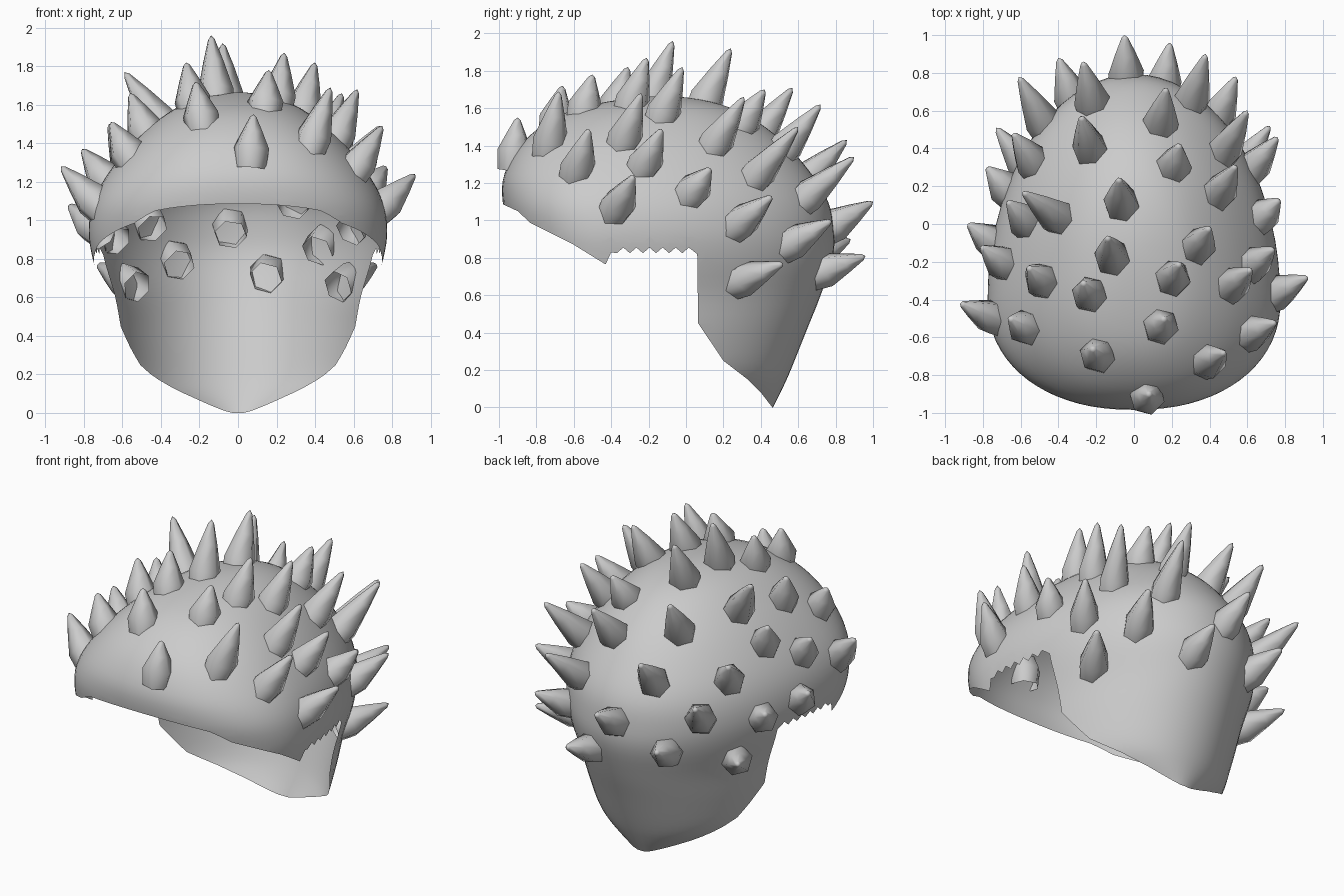
import bpy, bmesh, math
from mathutils import Vector
from mathutils.bvhtree import BVHTree

if "Cube" in bpy.data.objects:
    bpy.data.objects.remove(bpy.data.objects["Cube"])


def make_object(name, bm):
    for f in bm.faces:
        f.smooth = True
    mesh = bpy.data.meshes.new(name)
    bm.to_mesh(mesh)
    ob = bpy.data.objects.new(name, mesh)
    bpy.context.collection.objects.link(ob)
    return ob


# Cap cross-sections, top to bottom: z, front y, back y, widest y, half width
LEVELS = [
    (1.665, -.12, -.12, -.12, 0), (1.635, -.42, .13, -.15, .2),
    (1.56, -.68, .33, -.22, .36), (1.42, -.87, .52, -.3, .53),
    (1.25, -.97, .67, -.36, .67), (1.1, -.98, .76, -.4, .75),
    (.95, -.94, .79, -.4, .775), (.8, -.88, .785, -.4, .755),
    (.6, -.8, .72, -.4, .70), (.4, -.75, .64, -.35, .66),
    (.2, -.7, .56, -.3, .60), (.1, -.68, .515, -.28, .5), (0, -.65, .465, -.25, .3)]


def spline(p0, p1, p2, p3, t):
    return [b + .5 * t * (c - a + t * (2 * a - 5 * b + 4 * c - d + t * (3 * (b - c) + d - a)))
            for a, b, c, d in zip(p0, p1, p2, p3)]


def cap_rings(steps=4):
    z, f, b, c, w = LEVELS[1]
    last = [2 * p - q for p, q in zip(LEVELS[-1], LEVELS[-2])]
    pts = [(z, b, f, c, -w)] + LEVELS + [last]
    rings = []
    for i in range(1, len(pts) - 2):
        for k in range(steps):
            rings.append(spline(*pts[i - 1:i + 3], k / steps))
    return rings + [LEVELS[-1]]


# Head cap surface, an egg-shaped open shell with a fuller front half
N = 72
bm = bmesh.new()
rings = cap_rings()
top = bm.verts.new((0, -.12, rings[0][0]))
prev = None
for z, f, b, c, w in rings[1:]:
    row = []
    for i in range(N):
        a = 2 * math.pi * i / N
        s, co = math.sin(a), math.cos(a)
        p = 1 if s > 0 else .87
        x = math.copysign(abs(co) ** p, co) * w
        y = c + math.copysign(abs(s) ** p, s) * (b - c if s > 0 else c - f)
        row.append(bm.verts.new((x, y, z)))
    for i in range(N):
        j = (i + 1) % N
        if prev:
            bm.faces.new((prev[i], row[i], row[j], prev[j]))
        else:
            bm.faces.new((top, row[i], row[j]))
    prev = row
bvh = BVHTree.FromBMesh(bm)

# Face opening, drawn in side view: brim, torn ear edge, neck edge
teeth = [(-.37 + .035 * i, .855 if i % 2 else .825) for i in range(12)]
edge = ([(-1.02, 1.105), (-.9, 1.05), (-.83, .985), (-.6, .87), (-.43, .765), (-.40, .83)]
        + teeth + [(.06, .82), (.065, .45), (.2, .25), (.33, .15), (.40, .08), (.462, 0)])
outline = edge + [(.462, -.5), (-1.5, -.5), (-1.5, 1.105)]


def in_opening(y, z):
    inside = False
    for (y1, z1), (y2, z2) in zip(outline, outline[1:] + outline[:1]):
        if (z1 > z) != (z2 > z) and y < y1 + (z - z1) * (y2 - y1) / (z2 - z1):
            inside = not inside
    return inside


for (y1, z1), (y2, z2) in zip(edge, edge[1:]):
    m = .07
    near = []
    for f in bm.faces:
        p = f.calc_center_median()
        if min(y1, y2) - m < p.y < max(y1, y2) + m and min(z1, z2) - m < p.z < max(z1, z2) + m:
            near.append(f)
    geom = list({v for f in near for v in f.verts}) + list({e for f in near for e in f.edges}) + near
    bmesh.ops.bisect_plane(bm, geom=geom, dist=1e-5, plane_co=(0, y1, z1),
                           plane_no=(0, z1 - z2, y2 - y1))
gone = []
for f in bm.faces:
    p = f.calc_center_median()
    if in_opening(p.y, p.z):
        gone.append(f)
bmesh.ops.delete(bm, geom=gone, context='FACES')
make_object("head_cap", bm)
bm.free()

# Spike tips; each spike leans away from one point low in front of the cap
TIPS = [
    (-.05, 1, 1.1), (.19, .96, .81), (-.4, .88, .9), (-.27, .86, 1.43), (.38, .9, 1.34),
    (.54, .78, 1.0), (-.61, .78, 1.2), (.17, .72, 1.62), (.72, .52, .77), (.6, .6, 1.5),
    (.76, .46, 1.13), (.54, .31, 1.66), (.77, .13, 1.28), (.74, -.13, 1.49), (.62, -.24, 1.68),
    (.92, -.28, 1.24), (.75, -.52, 1.49), (.48, -.68, 1.69), (.4, -.02, 1.82), (.24, -.21, 1.87),
    (.16, -.5, 1.78), (.08, -.9, 1.55), (-.22, -.66, 1.72), (-.27, -.31, 1.82), (-.14, -.07, 1.96),
    (-.08, .24, 1.92), (.24, .42, 1.7), (-.28, .57, 1.71), (-.64, .48, 1.37), (-.59, .17, 1.77),
    (-.67, .12, 1.5), (-.56, -.23, 1.66), (-.66, -.5, 1.51), (-.81, -.12, 1.37), (-.92, -.42, 1.28),
    (-.88, 0, 1.08), (-.78, .3, 1.03), (-.73, .51, .77)]
STEEP = 29  # this spike leans further sideways
SIDES = 6

bm = bmesh.new()
for n, tip in enumerate(TIPS):
    tip = Vector(tip)
    d = Vector((.18 * tip.x, .12 + .11 * tip.y, .2 * tip.z - .08))
    if n == STEEP:
        d.x *= 1.8
    hit, _, _, dist = bvh.ray_cast(tip, -d.normalized(), .45)
    length = dist if hit else d.length
    axis = d.normalized()
    base = tip - axis * length
    u = axis.orthogonal().normalized()
    v = axis.cross(u)
    prev = None
    # open base reaching inside the cap, slight bulge, long taper, blunt tip
    for h, r in ((-.085, .085), (.02, .096), (length * .55, .055), (length * .93, .018)):
        row = []
        for i in range(SIDES):
            a = 2 * math.pi * i / SIDES
            row.append(bm.verts.new(base + axis * h + r * (u * math.cos(a) + v * math.sin(a))))
        if prev:
            for i in range(SIDES):
                j = (i + 1) % SIDES
                bm.faces.new((prev[i], prev[j], row[j], row[i]))
        prev = row
    end = bm.verts.new(tip)
    for i in range(SIDES):
        bm.faces.new((prev[i], prev[(i + 1) % SIDES], end))
make_object("spikes", bm)
bm.free()
